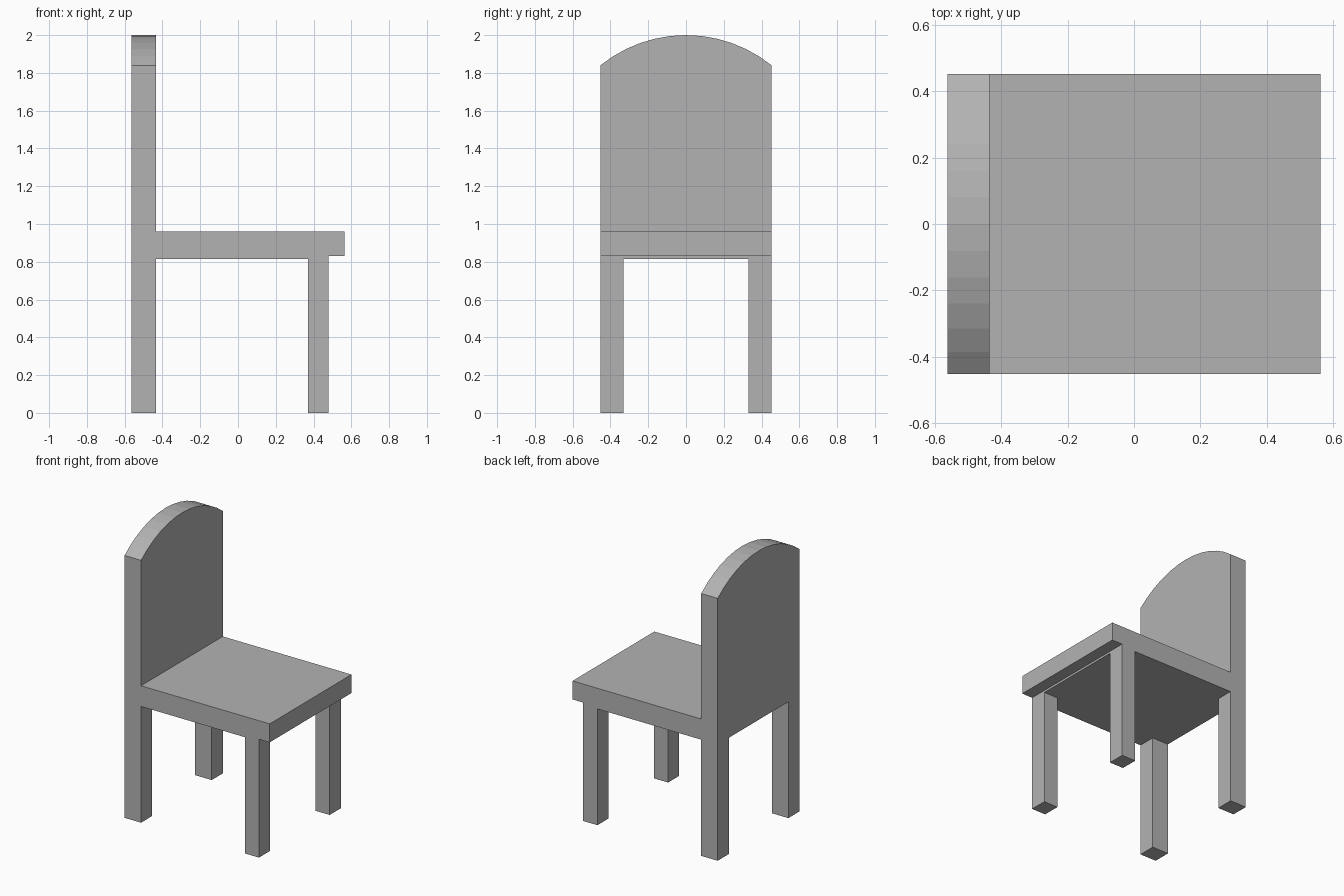
import bpy, bmesh, math
from mathutils import Vector

cube = bpy.data.objects.get("Cube")
if cube:
    bpy.data.objects.remove(cube, do_unlink=True)

grey = bpy.data.materials.new("plain_grey")
grey.use_nodes = True
colour = (0.45, 0.45, 0.45, 1)
grey.diffuse_color = colour
grey.node_tree.nodes["Principled BSDF"].inputs["Base Color"].default_value = colour


def extrude_profile(name, points, direction):
    """Fill a closed outline and extrude it into a solid part."""
    bm = bmesh.new()
    face = bm.faces.new([bm.verts.new(p) for p in points])
    result = bmesh.ops.extrude_face_region(bm, geom=[face], use_keep_orig=True)
    verts = [g for g in result["geom"] if isinstance(g, bmesh.types.BMVert)]
    bmesh.ops.translate(bm, verts=verts, vec=Vector(direction))
    bmesh.ops.recalc_face_normals(bm, faces=bm.faces)
    mesh = bpy.data.meshes.new(name)
    bm.to_mesh(mesh)
    bm.free()
    mesh.materials.append(grey)
    obj = bpy.data.objects.new(name, mesh)
    bpy.context.collection.objects.link(obj)
    return obj


BACK, FRONT = -0.563, 0.563
INNER = -0.435            # seat-side face of the backrest
HALF = 0.453              # half the chair width
LEG_IN = 0.33             # inner face of the legs
LEG_BACK, LEG_FRONT = 0.37, 0.48
UNDER, LIP, TOP = 0.815, 0.83, 0.96
SHOULDER, PEAK = 1.84, 2.0

# Backrest and rear legs: one arched panel with a gap between the legs
sag = PEAK - SHOULDER
radius = (HALF ** 2 + sag ** 2) / (2 * sag)
sweep = math.asin(HALF / radius)
steps = 12
outline = [(-HALF, 0), (-LEG_IN, 0), (-LEG_IN, UNDER),
           (LEG_IN, UNDER), (LEG_IN, 0), (HALF, 0)]
for i in range(steps + 1):
    a = sweep * (1 - 2 * i / steps)
    outline.append((radius * math.sin(a), PEAK - radius + radius * math.cos(a)))
extrude_profile("backrest_and_rear_legs", [(BACK, y, z) for y, z in outline],
                (INNER - BACK, 0, 0))

# Seat with a slightly thinner front overhang
seat = [(INNER, UNDER), (LEG_FRONT, UNDER), (LEG_FRONT, LIP),
        (FRONT, LIP), (FRONT, TOP), (INNER, TOP)]
extrude_profile("seat", [(x, -HALF, z) for x, z in seat], (0, 2 * HALF, 0))

# Front legs
for side, name in ((1, "front_leg_a"), (-1, "front_leg_b")):
    foot = [(LEG_BACK, LEG_IN), (LEG_FRONT, LEG_IN), (LEG_FRONT, HALF), (LEG_BACK, HALF)]
    extrude_profile(name, [(x, side * y, 0) for x, y in foot], (0, 0, UNDER))
